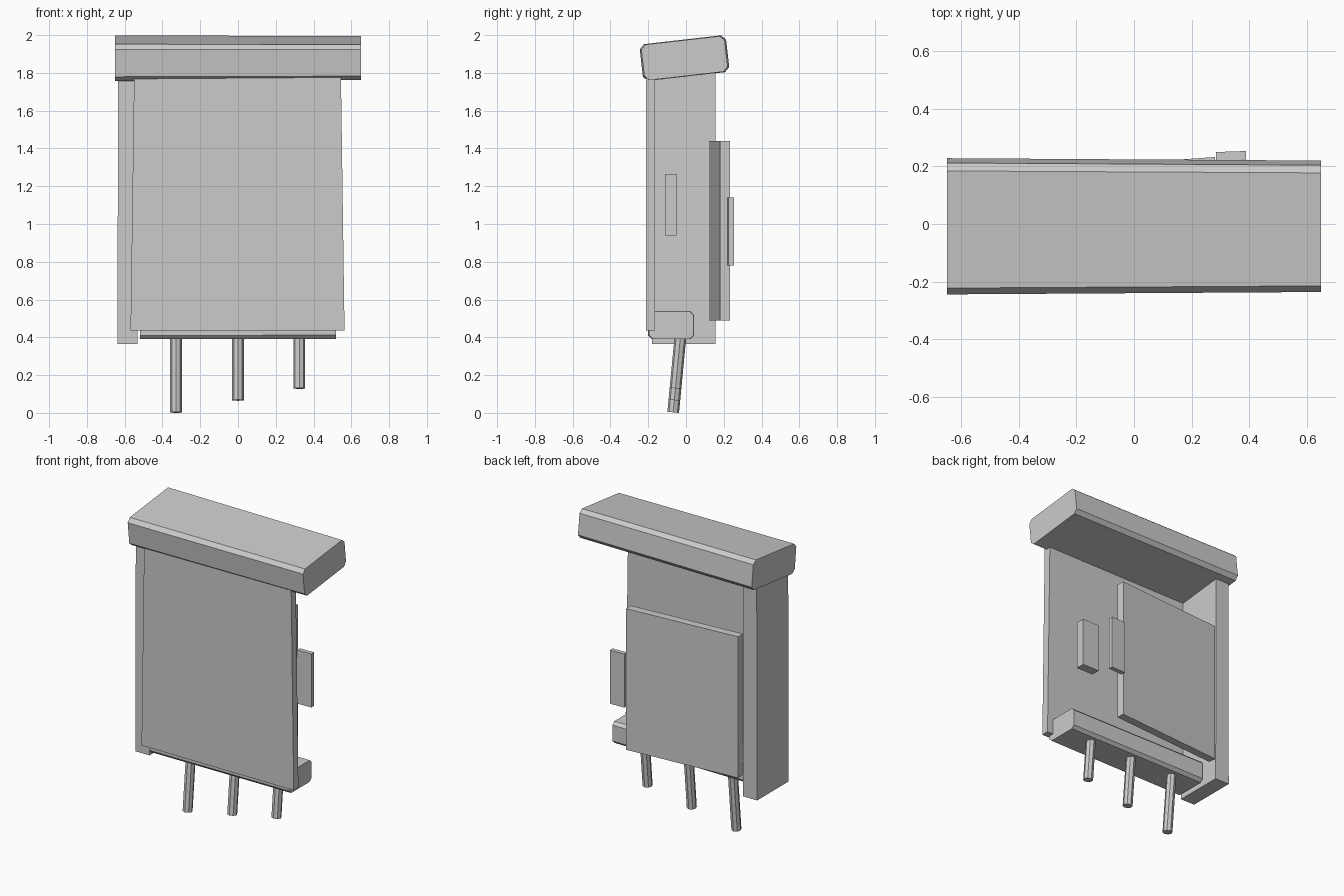
import bpy, bmesh, math
from mathutils import Matrix, Vector

cube = bpy.data.objects.get("Cube")
if cube:
    bpy.data.objects.remove(cube, do_unlink=True)

GREY = (0.6, 0.6, 0.6, 1)
grey = bpy.data.materials.new("plain grey")
grey.use_nodes = True
grey.diffuse_color = GREY
grey.node_tree.nodes["Principled BSDF"].inputs["Base Color"].default_value = GREY


def finish(name, bm):
    bmesh.ops.recalc_face_normals(bm, faces=bm.faces)
    mesh = bpy.data.meshes.new(name)
    bm.to_mesh(mesh)
    bm.free()
    mesh.materials.append(grey)
    obj = bpy.data.objects.new(name, mesh)
    bpy.context.collection.objects.link(obj)
    return obj


def box(name, x, y, z, widen=0, bevel=0, taper=1, tilt=0, yaw=0):
    """Box from ranges; widen spreads its foot, bevel cuts the long x edges,
    taper shrinks the +x end."""
    size = Vector([r[1] - r[0] for r in (x, y, z)])
    centre = Vector([(r[0] + r[1]) / 2 for r in (x, y, z)])
    bm = bmesh.new()
    bmesh.ops.create_cube(bm, size=1, matrix=Matrix.Diagonal((*size, 1)))
    if bevel:
        edges = [e for e in bm.edges
                 if abs(e.verts[0].co.x - e.verts[1].co.x) > size.x / 2]
        bmesh.ops.bevel(bm, geom=edges, offset=bevel, segments=1,
                        affect='EDGES', profile=0.5)
    for v in bm.verts:
        if v.co.x > 0:
            v.co.y *= taper
            v.co.z *= taper
        if v.co.z < 0:
            v.co.x += math.copysign(widen, v.co.x)
    turn = Matrix.Rotation(yaw, 4, 'Z') @ Matrix.Rotation(tilt, 4, 'X')
    bm.transform(Matrix.Translation(centre) @ turn)
    return finish(name, bm)


# Sloping roof slab with chamfered long edges
box("roof", (-0.65, 0.65), (-0.238, 0.222), (1.78, 1.976),
    bevel=0.025, taper=0.965, tilt=math.radians(6.5))

# Upright walls
box("front_panel", (-0.55, 0.545), (-0.213, -0.163), (0.435, 1.78), widen=0.019)
box("side_wall", (-0.635, -0.535), (-0.18, 0.155), (0.365, 1.83), widen=0.003)

# Tray under the panel
box("base_tray", (-0.52, 0.52), (-0.2, 0.043), (0.39, 0.54),
    bevel=0.02, taper=0.97)

# Rear door standing slightly open, with its handle
box("rear_door", (-0.51, 0.285), (0.151, 0.204), (0.49, 1.44), yaw=math.radians(4.2))
box("door_handle", (0.285, 0.39), (0.222, 0.252), (0.78, 1.14),
    yaw=math.radians(2))

# Small block behind the front panel
box("inner_block", (0.245, 0.37), (-0.11, -0.05), (0.94, 1.265))

# Leaning pins under the tray
for name, x, foot in (("left_pin", 0.325, 0.13), ("middle_pin", 0, 0.067),
                      ("right_pin", -0.328, 0.003)):
    top = Vector((x, -0.028, 0.42))
    bottom = Vector((x, -0.068 + 0.095 * foot, foot))
    axis = top - bottom
    bm = bmesh.new()
    bmesh.ops.create_cone(bm, cap_ends=True, segments=8, radius1=0.031,
                          radius2=0.031, depth=axis.length)
    turn = axis.to_track_quat('Z', 'Y').to_matrix().to_4x4()
    bm.transform(Matrix.Translation((top + bottom) / 2) @ turn)
    finish(name, bm)
